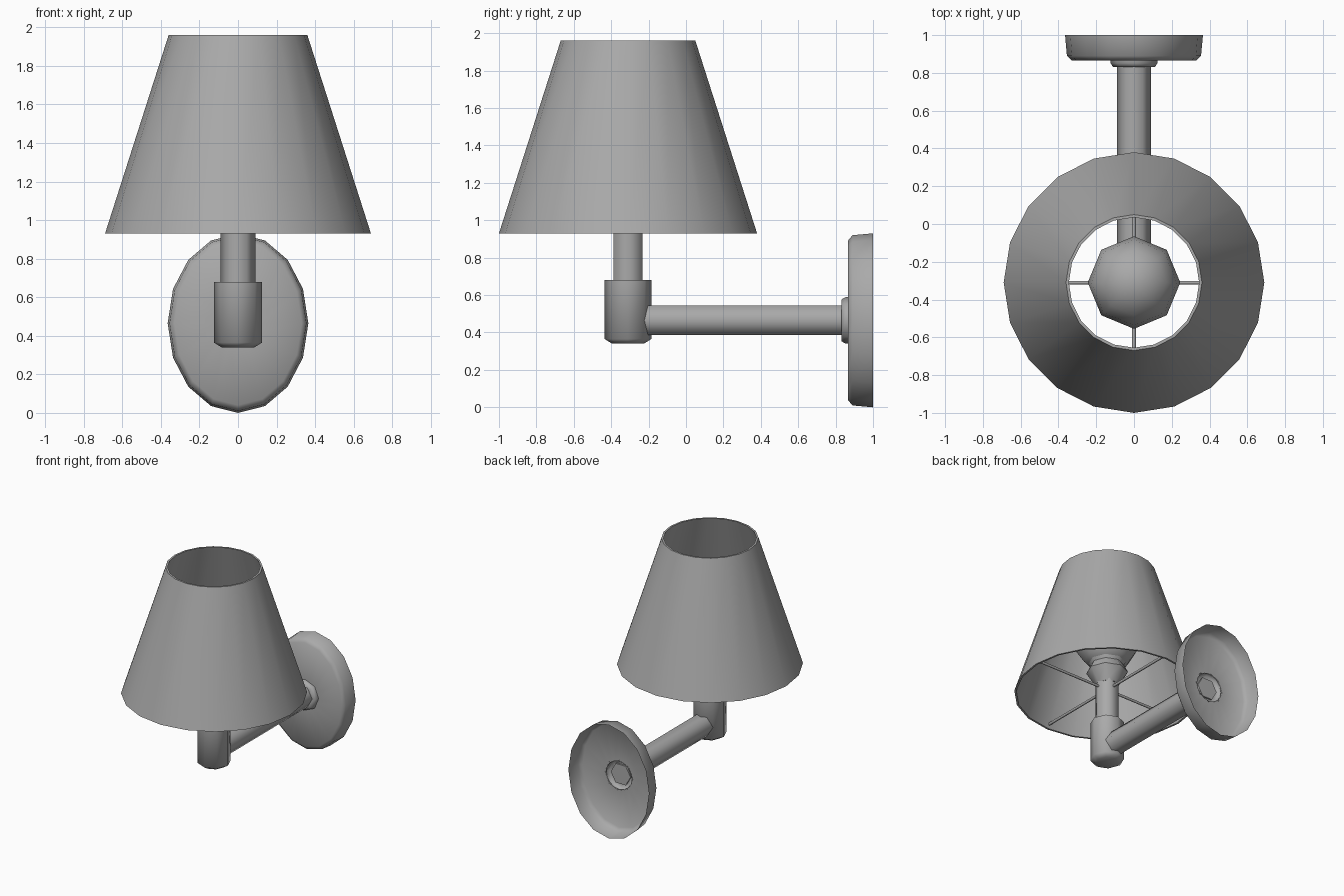
import bpy, bmesh, math
from mathutils import Matrix, Vector

old = bpy.data.objects.get("Cube")
if old:
    bpy.data.objects.remove(old, do_unlink=True)

GREY = (0.4, 0.4, 0.4, 1)
metal = bpy.data.materials.new("plain grey")
metal.use_nodes = True
metal.diffuse_color = GREY
metal.node_tree.nodes["Principled BSDF"].inputs["Base Color"].default_value = GREY

AXIS_Y = -0.31   # lamp axis
ARM_Z = 0.465    # arm and wall plate axis
UP = Matrix.Translation((0, AXIS_Y, 0))
# local z runs along world +y
BACK = Matrix.Translation((0, 0, ARM_Z)) @ Matrix.Rotation(-math.pi / 2, 4, "X")


def lathe(name, profile, sides, place, closed=False, caps=(False, False), angle=62):
    """Sweep (radius_x, radius_y, height) rings into one surface."""
    bm = bmesh.new()
    rings = []
    for rx, ry, h in profile:
        turns = [2 * math.pi * i / sides for i in range(sides)]
        rings.append([bm.verts.new(place @ Vector((rx * math.cos(t), ry * math.sin(t), h)))
                      for t in turns])
    pairs = list(zip(rings, rings[1:]))
    if closed:
        pairs.append((rings[-1], rings[0]))
    for a, b in pairs:
        for i in range(sides):
            j = (i + 1) % sides
            bm.faces.new((a[i], a[j], b[j], b[i]))
    if caps[0]:
        bm.faces.new(rings[0][::-1])
    if caps[1]:
        bm.faces.new(rings[-1])
    bmesh.ops.remove_doubles(bm, verts=bm.verts, dist=1e-5)
    bmesh.ops.recalc_face_normals(bm, faces=bm.faces)
    mesh = bpy.data.meshes.new(name)
    bm.to_mesh(mesh)
    bm.free()
    mesh.materials.append(metal)
    obj = bpy.data.objects.new(name, mesh)
    bpy.context.collection.objects.link(obj)
    bpy.ops.object.select_all(action="DESELECT")
    bpy.context.view_layer.objects.active = obj
    obj.select_set(True)
    bpy.ops.object.shade_smooth_by_angle(angle=math.radians(angle))
    return obj


def rounded(*points):
    return [(r, r, h) for r, h in points]


# Shade: thin double wall, open at both ends
lathe("shade", rounded((0.69, 0.93), (0.36, 1.96), (0.345, 1.96), (0.675, 0.93)),
      20, UP, closed=True)

# Wall plate: oval shell, open at the back
lathe("wall_plate", [(0.365, 0.465, 1.0), (0.355, 0.455, 0.89),
                     (0.33, 0.425, 0.865), (0.115, 0.115, 0.865)], 16, BACK)

# Collar between the plate and the arm
lathe("arm_collar", rounded((0.125, 0.867), (0.123, 0.85), (0.112, 0.832), (0.08, 0.832)),
      8, BACK)
lathe("arm", rounded((0.09, AXIS_Y + 0.05), (0.09, 0.845)), 6, BACK, caps=(True, True))

# Upright holder and stem
lathe("holder", rounded((0.085, 0.34), (0.125, 0.365), (0.125, 0.68)), 8, UP, caps=(True, True))
lathe("stem", rounded((0.09, 0.66), (0.09, 1.04)), 6, UP, caps=(True, True))

# Bulb with a stepped base
lathe("bulb_base", rounded((0.085, 1.0), (0.155, 1.11), (0.125, 1.17), (0.165, 1.24),
                           (0.12, 1.27)), 8, UP, caps=(True, True), angle=50)
ball = [(0.245 * math.sin(a), 1.39 - 0.245 * math.cos(a))
        for a in (math.pi * k / 8 for k in range(1, 8))]
lathe("bulb", rounded(*ball, (0.0, 1.635)), 8, UP, caps=(True, False))

# Four spokes holding the shade
for k, side in enumerate(("left", "back", "right", "front")):
    out = UP @ Matrix.Translation((0, 0, 0.965)) @ Matrix.Rotation(k * math.pi / 2, 4, "Z") \
        @ Matrix.Rotation(math.pi / 2, 4, "Y")
    lathe("spoke_" + side, rounded((0.011, 0.05), (0.011, 0.67)), 6, out, caps=(True, True))
